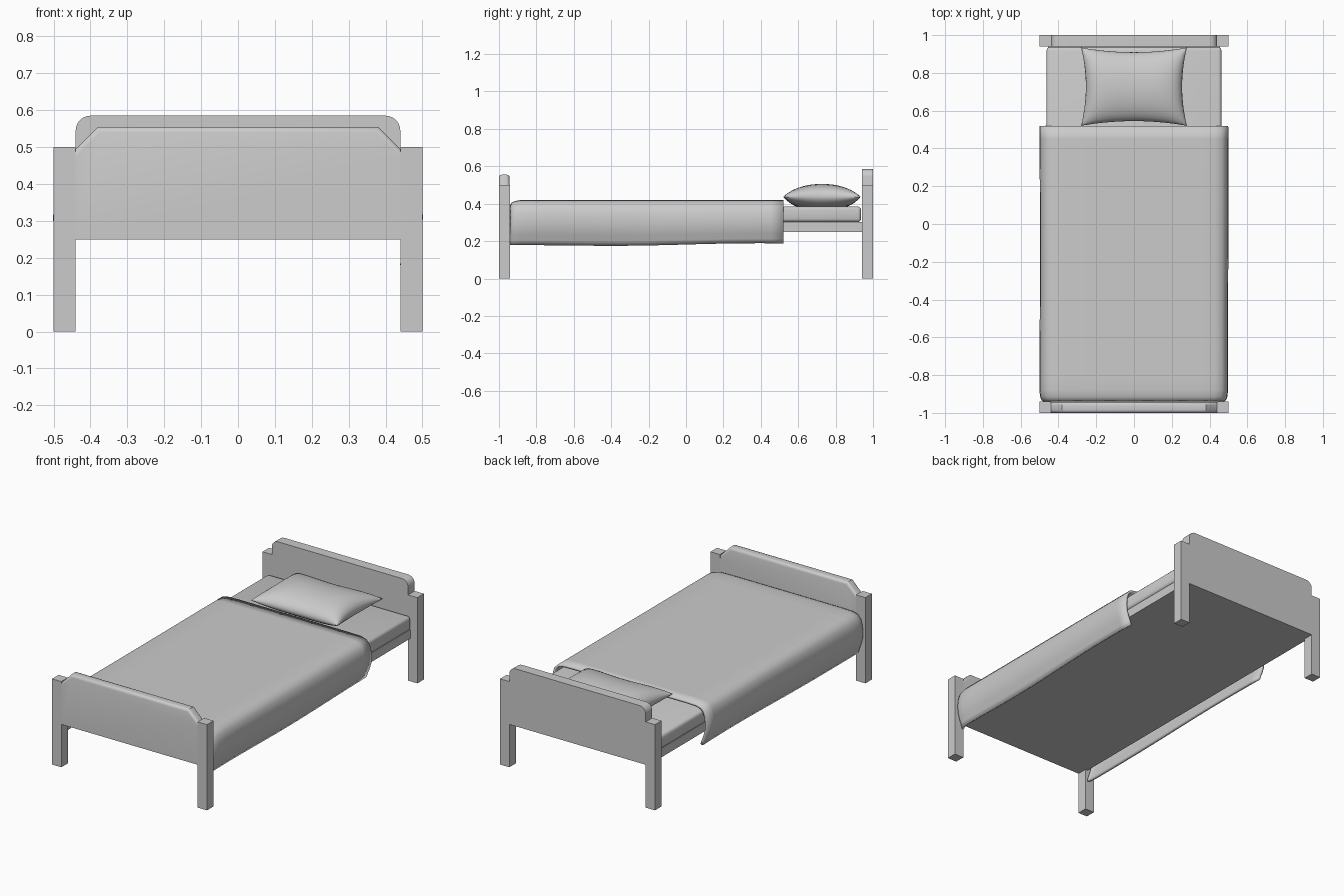
import bpy, bmesh, math

if "Cube" in bpy.data.objects:
    bpy.data.objects.remove(bpy.data.objects["Cube"])


def finish(name, bm, smooth=False):
    bmesh.ops.recalc_face_normals(bm, faces=bm.faces)
    me = bpy.data.meshes.new(name)
    bm.to_mesh(me)
    bm.free()
    ob = bpy.data.objects.new(name, me)
    bpy.context.collection.objects.link(ob)
    if smooth:
        bpy.ops.object.select_all(action='DESELECT')
        ob.select_set(True)
        bpy.context.view_layer.objects.active = ob
        bpy.ops.object.shade_smooth_by_angle(angle=math.radians(40))
    return ob


def box(name, x0, x1, y0, y1, z0, z1, bevel=0.0):
    bm = bmesh.new()
    bmesh.ops.create_cube(bm, size=1)
    for v in bm.verts:
        v.co = ((x0 + x1) / 2 + v.co.x * (x1 - x0),
                (y0 + y1) / 2 + v.co.y * (y1 - y0),
                (z0 + z1) / 2 + v.co.z * (z1 - z0))
    if bevel:
        bmesh.ops.bevel(bm, geom=bm.edges[:], offset=bevel, segments=3,
                        profile=0.5, affect='EDGES')
    return finish(name, bm, bevel > 0)


def panel(name, half, y0, y1, round_top=0.0):
    """Board from the right half of its outline (x, z), mirrored, extruded in y."""
    pts = half + [(-x, z) for x, z in reversed(half)]
    bm = bmesh.new()
    face = bm.faces.new([bm.verts.new((x, y0, z)) for x, z in pts])
    ext = bmesh.ops.extrude_face_region(bm, geom=[face])
    for g in ext['geom']:
        if isinstance(g, bmesh.types.BMVert):
            g.co.y = y1
    if round_top:
        edges = [e for e in bm.edges
                 if abs(e.verts[0].co.y - e.verts[1].co.y) < 1e-5
                 and min(v.co.z for v in e.verts) > 0.48]
        bmesh.ops.bevel(bm, geom=edges, offset=round_top, segments=3,
                        profile=0.5, affect='EDGES')
    return finish(name, bm, True)


# Legs
for sx, side in ((-1, "left"), (1, "right")):
    for sy, end in ((-1, "front"), (1, "back")):
        x, y = sx * 0.47, sy * 0.97
        box(f"{end}_{side}_leg", x - 0.03, x + 0.03, y - 0.03, y + 0.03, 0, 0.5)

# Headboard with rounded corners
arc = [(0.40 + 0.04 * math.cos(a), 0.545 + 0.04 * math.sin(a))
       for a in [i * math.pi / 12 for i in range(7)]]
panel("headboard", [(0.44, 0.25)] + arc, 0.94, 1.0)

# Footboard with clipped corners and softened top edge
panel("footboard", [(0.44, 0.25), (0.44, 0.495), (0.38, 0.555)], -1.0, -0.943, 0.015)

# Base and mattress
box("bed_base", -0.455, 0.455, -0.945, 0.945, 0.25, 0.302)
box("mattress", -0.463, 0.463, -0.935, 0.936, 0.302, 0.385, 0.018)


# Blanket: cross-section swept along the bed, tucked in at the foot
def blanket():
    side = [(0.0, 0.42), (0.2, 0.42), (0.36, 0.42), (0.43, 0.418), (0.465, 0.408),
            (0.486, 0.385), (0.496, 0.35), (0.499, 0.31), (0.496, 0.27),
            (0.486, 0.235), (0.474, 0.205), (0.466, 0.18)]
    stations = [(-0.94, 1.0), (-0.932, 0.5), (-0.915, 0.2), (-0.88, 0.0)]
    stations += [(-0.88 + 1.4 * i / 20, 0.0) for i in range(1, 21)]
    bm = bmesh.new()
    rings = []
    for y, tuck in stations:
        ring = []
        for s in (-1, 1):
            half = []
            for i, (x, z) in enumerate(side):
                drop = max(0.0, min(1.0, (0.42 - z) / 0.24))
                wave = 0.005 * math.sin(4.2 * y + s) * drop
                x2 = x - 0.022 * tuck * (x / 0.5) ** 4 + wave
                hem = 0.012 * (y + 0.94) / 1.46 + 0.004 * math.sin(5 * y)
                z2 = z - 0.028 * tuck * (1 - drop) + (hem - 0.006) * drop
                half.append((s * x2, y, z2))
            ring += half[::-1] if s < 0 else half[1:]
        rings.append([bm.verts.new(p) for p in ring])
    for a, b in zip(rings, rings[1:]):
        for i in range(len(a) - 1):
            bm.faces.new((a[i], a[i + 1], b[i + 1], b[i]))
    ob = finish("blanket", bm, True)
    if ob.data.polygons[len(ob.data.polygons) // 2].normal.z < 0:
        ob.data.flip_normals()
    mod = ob.modifiers.new("thickness", 'SOLIDIFY')
    mod.thickness = 0.014
    mod.offset = -1


blanket()


# Pillow: two puffed sheets meeting at a pinched seam
def pillow(n=20):
    bm = bmesh.new()
    for s in (1, -1):
        grid = []
        for j in range(n + 1):
            row = []
            for i in range(n + 1):
                u = math.sin((i / n - 0.5) * math.pi)
                v = math.sin((j / n - 0.5) * math.pi)
                x = 0.28 * u * (1 - 0.09 * (1 - v * v))
                y = 0.727 + 0.207 * v * (1 - 0.12 * (1 - u * u))
                puff = ((1 - u ** 4) * (1 - v * v)) ** 0.5 if abs(u) < 1 and abs(v) < 1 else 0
                seam = 0.437 - 0.012 * (1 - u * u)
                z = seam + (0.08 if s > 0 else -0.06) * puff
                row.append(bm.verts.new((x, y, max(z, 0.38))))
            grid.append(row)
        for j in range(n):
            for i in range(n):
                bm.faces.new((grid[j][i], grid[j][i + 1],
                              grid[j + 1][i + 1], grid[j + 1][i]))
    bmesh.ops.remove_doubles(bm, verts=bm.verts[:], dist=0.0001)
    finish("pillow", bm, True)


pillow()
